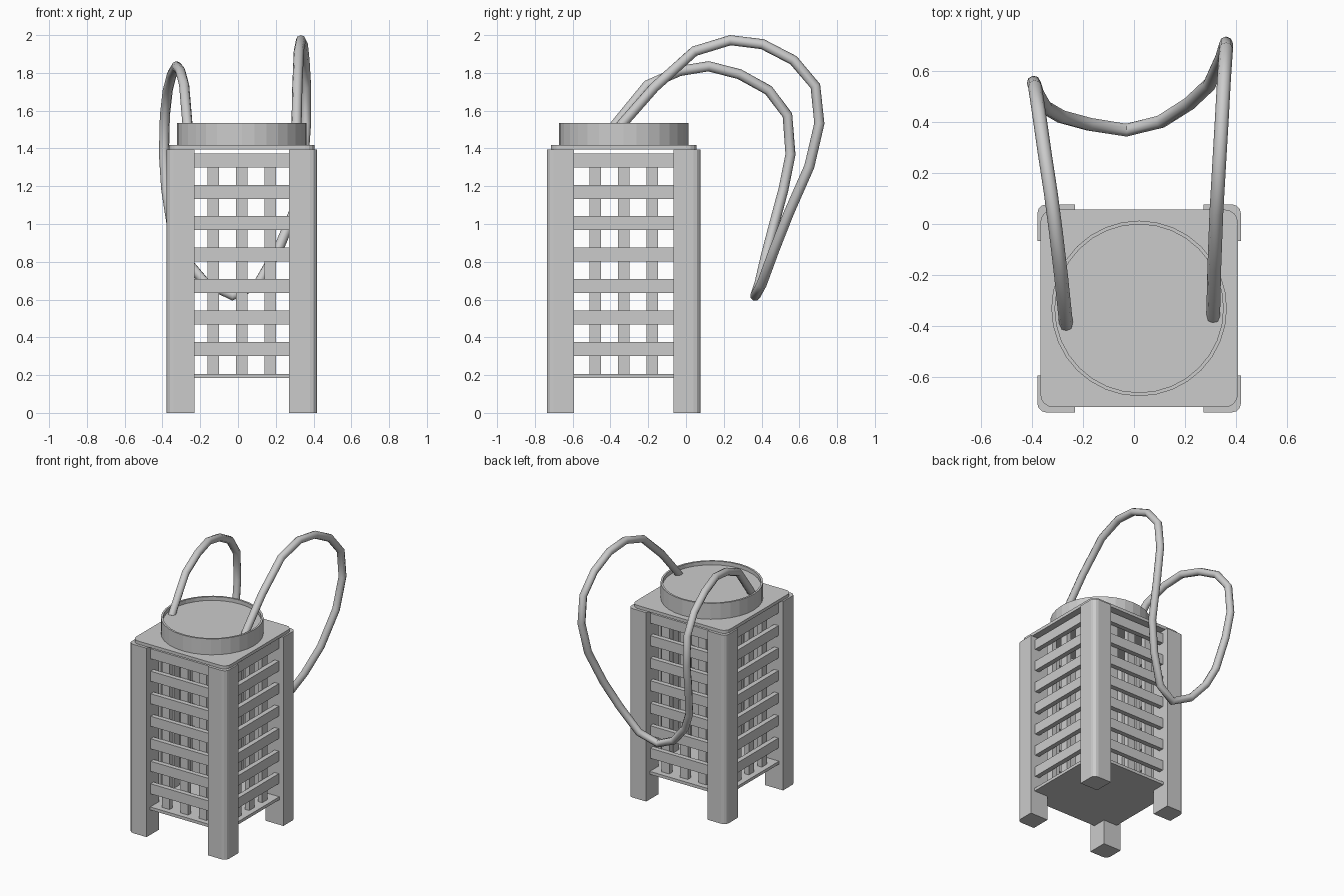
import bpy, bmesh, math
from mathutils import Vector

if "Cube" in bpy.data.objects:
    bpy.data.objects.remove(bpy.data.objects["Cube"])

CX, CY = 0.02, -0.33          # centre of the lantern body


def finish(name, bm, smooth=False):
    bmesh.ops.recalc_face_normals(bm, faces=bm.faces[:])
    me = bpy.data.meshes.new(name)
    bm.to_mesh(me)
    bm.free()
    ob = bpy.data.objects.new(name, me)
    bpy.context.collection.objects.link(ob)
    return ob


def add_box(bm, lo, hi):
    """Box between two corners, relative to the body centre; returns its vertices."""
    verts = bmesh.ops.create_cube(bm, size=1)["verts"]
    for v in verts:
        v.co = Vector([(l + h) / 2 + c * (h - l) for l, h, c in zip(lo, hi, v.co)])
        v.co += Vector((CX, CY, 0))
    return verts


def round_upright_edges(bm, radius, segments, test=lambda e: True):
    edges = [e for e in bm.edges
             if abs(e.verts[0].co.z - e.verts[1].co.z) > 0.01
             and (e.verts[0].co - e.verts[1].co).to_2d().length < 1e-4 and test(e)]
    bmesh.ops.bevel(bm, geom=edges, offset=radius, segments=segments,
                    profile=0.5, affect='EDGES')


# Corner posts, rounded on the outer edge only
for sx, side in ((-1, "left"), (1, "right")):
    for sy, end in ((-1, "front"), (1, "back")):
        bm = bmesh.new()
        xs = sorted((sx * 0.251, sx * 0.398))
        ys = sorted((sy * 0.263, sy * 0.407))
        add_box(bm, (xs[0], ys[0], 0), (xs[1], ys[1], 1.395))
        round_upright_edges(bm, 0.036, 3, lambda e: (e.verts[0].co.x - CX) * sx > 0.39
                            and (e.verts[0].co.y - CY) * sy > 0.4)
        finish(f"{end}_{side}_post", bm)

# Lattice walls: horizontal slats outside, upright slats behind them
OUT, MID, IN = 0.36, 0.325, 0.29
for i, wall in enumerate(("front", "right", "back", "left")):
    bm = bmesh.new()
    for k in range(7):
        z = 0.302 + k * 0.1663
        add_box(bm, (-0.27, -OUT, z), (0.27, -MID, z + 0.074))
    for x in (-0.151, 0, 0.151):
        add_box(bm, (x - 0.031, -MID, 0.2), (x + 0.031, -IN, 1.37))
    a = i * math.pi / 2
    for v in bm.verts:
        x, y = v.co.x - CX, v.co.y - CY
        v.co.x = CX + x * math.cos(a) - y * math.sin(a)
        v.co.y = CY + x * math.sin(a) + y * math.cos(a)
    finish(f"{wall}_lattice", bm)

# Floor plate
bm = bmesh.new()
add_box(bm, (-0.365, -0.365, 0.185), (0.365, 0.365, 0.207))
finish("floor_plate", bm)

# Top plate with rounded corners
bm = bmesh.new()
add_box(bm, (-0.386, -0.386, 1.395), (0.386, 0.386, 1.418))
round_upright_edges(bm, 0.05, 4)
finish("top_plate", bm)

# Round lid with a raised rim
bm = bmesh.new()
profile = [(0, 1.507), (0.329, 1.507), (0.329, 1.535), (0.343, 1.535), (0.343, 1.415), (0, 1.415)]
vs = [bm.verts.new((CX + r, CY, z)) for r, z in profile]
es = [bm.edges.new(p) for p in zip(vs, vs[1:])]
bmesh.ops.spin(bm, geom=vs + es, cent=(CX, CY, 0), axis=(0, 0, 1),
               angle=math.tau, steps=32, use_merge=True)
bmesh.ops.remove_doubles(bm, verts=bm.verts[:], dist=1e-4)
finish("lid", bm)

# Rope handle: one looping cord from the left of the lid round to the right
path = [(-0.265, -0.395, 1.495), (-0.268, -0.368, 1.533), (-0.285, -0.204, 1.735),
        (-0.305, -0.034, 1.81), (-0.325, 0.119, 1.835), (-0.35, 0.283, 1.793),
        (-0.372, 0.437, 1.708), (-0.387, 0.537, 1.576), (-0.392, 0.553, 1.369),
        (-0.38, 0.516, 1.183), (-0.345, 0.455, 0.955), (-0.285, 0.42, 0.82),
        (-0.175, 0.39, 0.69), (-0.03, 0.367, 0.62), (0.105, 0.4, 0.68),
        (0.215, 0.47, 0.87), (0.295, 0.545, 1.06), (0.344, 0.653, 1.305),
        (0.36, 0.706, 1.533), (0.36, 0.685, 1.73), (0.352, 0.569, 1.867),
        (0.343, 0.405, 1.952), (0.333, 0.235, 1.973), (0.322, 0.045, 1.915),
        (0.314, -0.167, 1.724), (0.31, -0.335, 1.533), (0.31, -0.365, 1.495)]
cu = bpy.data.curves.new("rope_handle", 'CURVE')
cu.dimensions = '3D'
cu.bevel_depth = 0.027
cu.bevel_resolution = 2
cu.use_fill_caps = True
sp = cu.splines.new('POLY')
sp.points.add(len(path) - 1)
for p, co in zip(sp.points, path):
    p.co = (*co, 1)
rope = bpy.data.objects.new("rope_handle", cu)
bpy.context.collection.objects.link(rope)
bpy.context.view_layer.objects.active = rope
rope.select_set(True)
bpy.ops.object.convert(target='MESH')
bpy.ops.object.shade_smooth_by_angle(angle=math.radians(50))
